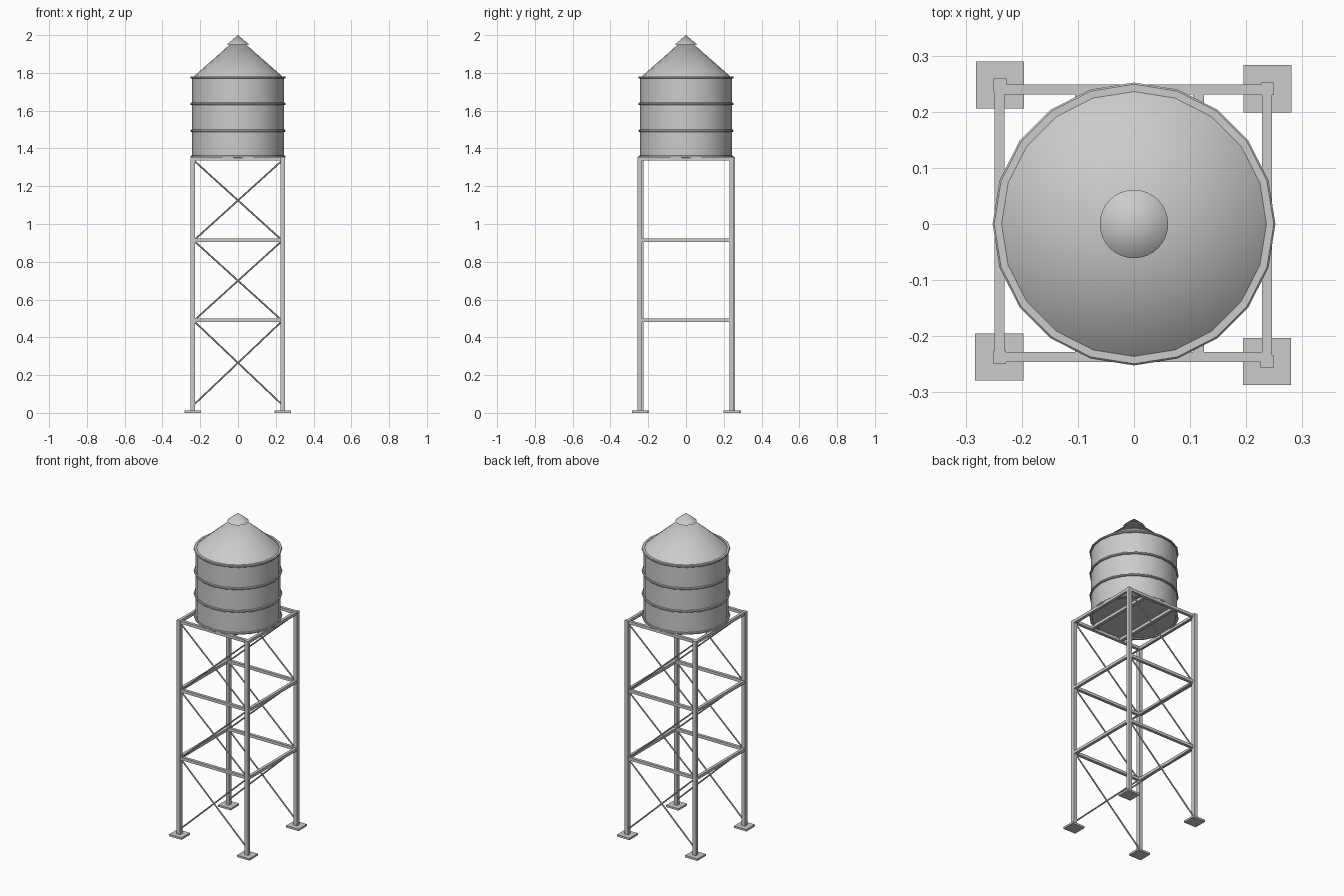
import bpy, bmesh
from math import pi, cos, sin, radians
from mathutils import Vector

if "Cube" in bpy.data.objects:
    bpy.data.objects.remove(bpy.data.objects["Cube"])


def make(name, bm, smooth=False):
    bmesh.ops.recalc_face_normals(bm, faces=bm.faces[:])
    me = bpy.data.meshes.new(name)
    bm.to_mesh(me)
    bm.free()
    ob = bpy.data.objects.new(name, me)
    bpy.context.collection.objects.link(ob)
    if smooth:
        bpy.ops.object.select_all(action='DESELECT')
        ob.select_set(True)
        bpy.context.view_layer.objects.active = ob
        bpy.ops.object.shade_smooth_by_angle(angle=radians(30))
    return ob


def box(name, x0, x1, y0, y1, z0, z1):
    bm = bmesh.new()
    bmesh.ops.create_cube(bm, size=1)
    bmesh.ops.scale(bm, vec=(x1 - x0, y1 - y0, z1 - z0), verts=bm.verts)
    bmesh.ops.translate(bm, vec=((x0 + x1) / 2, (y0 + y1) / 2, (z0 + z1) / 2), verts=bm.verts)
    return make(name, bm)


def rod(name, a, b, r, sides=8):
    a, b = Vector(a), Vector(b)
    bm = bmesh.new()
    bmesh.ops.create_cone(bm, cap_ends=True, segments=sides, radius1=r, radius2=r, depth=(b - a).length)
    bmesh.ops.rotate(bm, verts=bm.verts, matrix=(b - a).to_track_quat('Z', 'Y').to_matrix())
    bmesh.ops.translate(bm, vec=(a + b) / 2, verts=bm.verts)
    return make(name, bm, True)


def lathe(name, profile, sides, closed=False):
    # Revolve (radius, z) points round the z axis
    bm = bmesh.new()
    rings = []
    for r, z in profile:
        if r == 0:
            rings.append([bm.verts.new((0, 0, z))] * sides)
        else:
            rings.append([bm.verts.new((r * cos(2 * pi * i / sides), r * sin(2 * pi * i / sides), z))
                          for i in range(sides)])
    pairs = list(zip(rings, rings[1:]))
    if closed:
        pairs.append((rings[-1], rings[0]))
    for a, b in pairs:
        for i in range(sides):
            j = (i + 1) % sides
            bm.faces.new(dict.fromkeys([a[i], a[j], b[j], b[i]]))
    return make(name, bm, True)


# Legs and foot pads (slightly irregular placement)
corners = {"back_left": (-0.239, 0.248), "back_right": (0.238, 0.241),
           "front_left": (-0.240, -0.237), "front_right": (0.237, -0.245)}
for key, (x, y) in corners.items():
    box(key + "_leg", x - .0115, x + .0115, y - .0115, y + .0115, 0.005, 1.355)
    box(key + "_foot_pad", x - .043, x + .043, y - .042, y + .042, 0, 0.012)

# Horizontal beams on three levels
for n, z in enumerate((0.49, 0.915, 1.345), 1):
    h = 0.009
    box(f"back_beam_{n}", -0.232, 0.23, 0.231, 0.249, z - h, z + h)
    box(f"front_beam_{n}", -0.232, 0.23, -0.246, -0.228, z - h, z + h)
    box(f"left_beam_{n}", -0.249, -0.231, -0.228, 0.24, z - h, z + h)
    box(f"right_beam_{n}", 0.228, 0.246, -0.236, 0.231, z - h, z + h)

# Crossed braces on the front and back
for side, y in (("front", -0.238), ("back", 0.240)):
    for n, (z0, z1) in enumerate(((0.045, 0.485), (0.49, 0.91), (0.915, 1.335)), 1):
        for label, s in (("rising", 1), ("falling", -1)):
            rod(f"{side}_{label}_brace_{n}", (-0.232 * s, y, z0), (0.232 * s, y, z1), 0.0045)

# Joists under the tank
for label, x in (("left", -0.095), ("right", 0.115)):
    box(label + "_joist", x - .01, x + .01, -0.232, 0.235, 1.336, 1.354)

# Tank body
lathe("tank_body", [(0, 1.355), (0.243, 1.355), (0.243, 1.778), (0, 1.778)], 20)

# Hoops round the tank
for n, z in enumerate((1.356, 1.494, 1.636, 1.776), 1):
    lathe(f"tank_hoop_{n}", [(0.236, z - .006), (0.249, z - .006), (0.252, z - .003),
                             (0.252, z + .003), (0.249, z + .006), (0.236, z + .006)], 20, True)

# Conical roof and cap
lathe("roof", [(0, 1.776), (0.236, 1.780), (0, 1.988)], 20)
lathe("roof_cap", [(0, 1.949), (0.061, 1.949), (0, 2.0)], 32)
